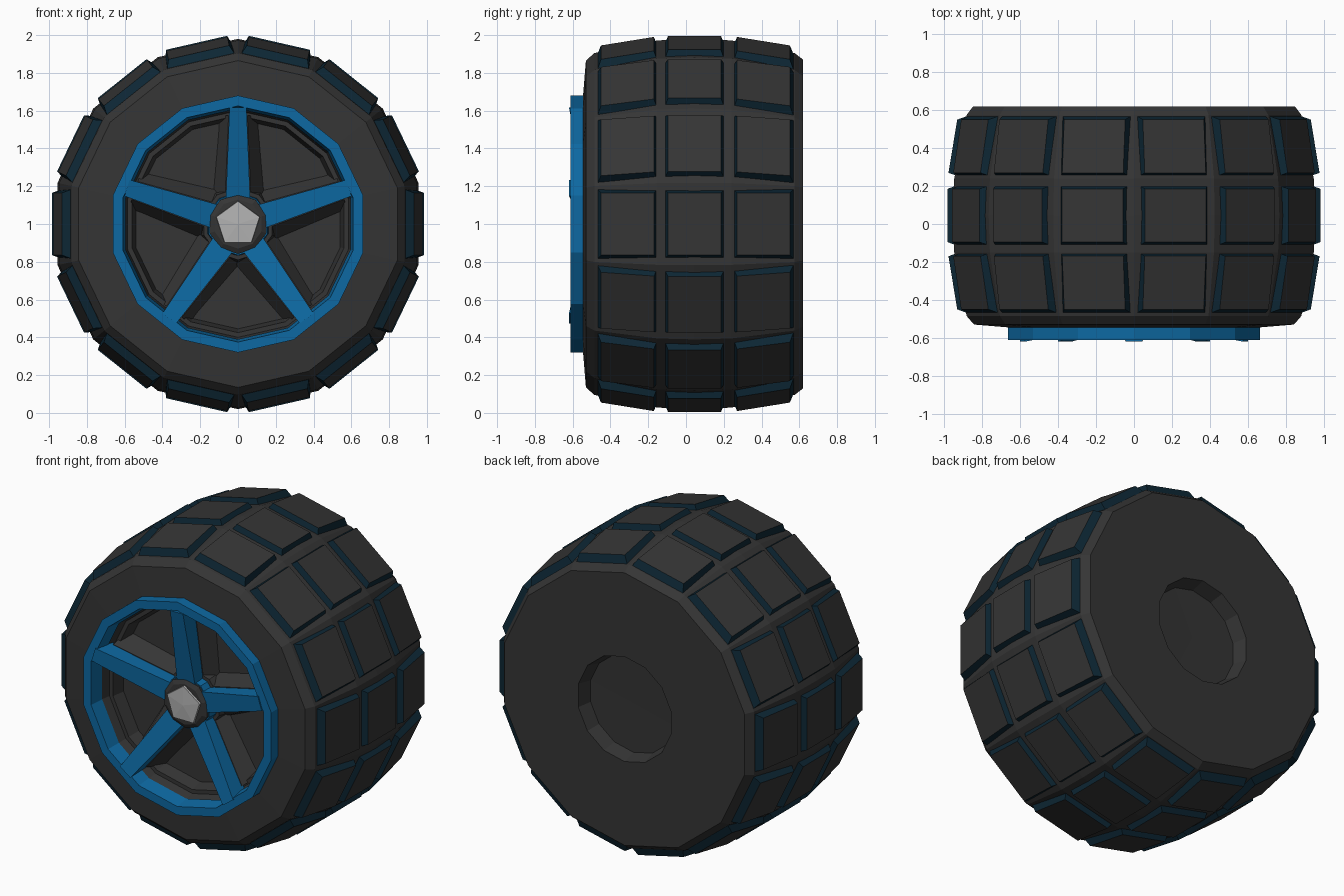
import bpy, bmesh
from math import sin, cos, pi

if "Cube" in bpy.data.objects:
    bpy.data.objects.remove(bpy.data.objects["Cube"])

N = 14          # sides of the wheel
CZ = 1.0        # axle height


def material(name, rgb):
    m = bpy.data.materials.new(name)
    m.diffuse_color = (*rgb, 1)
    m.use_nodes = True
    m.node_tree.nodes["Principled BSDF"].inputs["Base Color"].default_value = m.diffuse_color
    return m


RUBBER = material("rubber", (0.035, 0.035, 0.035))
EDGE = material("tread_edge", (0.004, 0.02, 0.035))
BLUE = material("blue_rim", (0.004, 0.14, 0.36))
METAL = material("cap_metal", (0.45, 0.45, 0.45))


def point(r, a, y, t=0.0):
    """Radius r at angle a from the top, sideways offset t, depth y."""
    return (r * sin(a) + t * cos(a), y, CZ + r * cos(a) - t * sin(a))


def finish(bm, name, mats):
    bmesh.ops.recalc_face_normals(bm, faces=bm.faces)
    me = bpy.data.meshes.new(name)
    bm.to_mesh(me)
    bm.free()
    for m in mats:
        me.materials.append(m)
    ob = bpy.data.objects.new(name, me)
    bpy.context.collection.objects.link(ob)
    return ob


def lathe(name, profile, n, mat, closed=False):
    """Revolve (y, r) points about the axle in n flat steps."""
    bm = bmesh.new()
    rings = []
    for y, r in profile:
        if r == 0:
            rings.append([bm.verts.new(point(0, 0, y))] * n)
        else:
            rings.append([bm.verts.new(point(r, 2 * pi * i / n, y)) for i in range(n)])
    pairs = list(zip(rings, rings[1:]))
    if closed:
        pairs.append((rings[-1], rings[0]))
    for a, b in pairs:
        for i in range(n):
            j = (i + 1) % n
            quad = list(dict.fromkeys([a[i], a[j], b[j], b[i]]))
            bm.faces.new(quad)
    return finish(bm, name, [mat])


def add_block(bm, base, top):
    """Tapered block from two loops of four; the top uses slot 0, walls slot 1."""
    b = [bm.verts.new(p) for p in base]
    t = [bm.verts.new(p) for p in top]
    bm.faces.new(t)
    bm.faces.new(b[::-1]).material_index = 1
    for i in range(4):
        j = (i + 1) % 4
        bm.faces.new((b[i], b[j], t[j], t[i])).material_index = 1


# tyre body: dish floor, front wall, crowned tread, back wall with recess
lathe("tyre", [(-.38, 0), (-.38, .555), (-.46, .575), (-.46, .60), (-.54, .62),
               (-.545, .68), (-.53, .865), (-.485, .905), (-.15, .972), (.045, .98),
               (.24, .972), (.575, .905), (.62, .87), (.62, .335), (.53, .31),
               (.525, 0)], N, RUBBER)

# tread blocks: three rows, one block per tyre side
ROWS = [("front", -.45, -.17, .932, .978),
        ("middle", -.095, .185, .984, .984),
        ("rear", .27, .55, .978, .932)]
for label, y0, y1, h0, h1 in ROWS:
    bm = bmesh.new()
    for i in range(N):
        a = 2 * pi * (i + .5) / N
        loops = []
        for grow, drop in ((.024, .065), (0, 0)):
            w = .165 + grow
            loops.append([point(h0 - drop, a, y0 - grow, -w), point(h0 - drop, a, y0 - grow, w),
                          point(h1 - drop, a, y1 + grow, w), point(h1 - drop, a, y1 + grow, -w)])
        add_block(bm, *loops)
    finish(bm, "tread_blocks_" + label, [RUBBER, EDGE])

# blue rim ring
lathe("rim_ring", [(-.52, .68), (-.612, .68), (-.612, .625), (-.52, .61)], N, BLUE, True)


def spokes(name, inner, outer, mat):
    """Five spokes; each end is (r, front y, front half width, back y, back half width)."""
    bm = bmesh.new()
    for i in range(5):
        a = 2 * pi * i / 5
        loops = []
        for k in (3, 1):
            loops.append([point(inner[0], a, inner[k], -inner[k + 1]),
                          point(inner[0], a, inner[k], inner[k + 1]),
                          point(outer[0], a, outer[k], outer[k + 1]),
                          point(outer[0], a, outer[k], -outer[k + 1])])
        add_block(bm, *loops)
    finish(bm, name, [mat, mat])


# blue spokes sink towards the hub, dark ribs carry them
spokes("spokes", (.11, -.52, .065, -.42, .065), (.618, -.62, .045, -.49, .045), BLUE)
spokes("spoke_ribs", (.11, -.44, .07, -.37, .145), (.575, -.50, .05, -.37, .105), RUBBER)

# hub
lathe("hub_base", [(-.37, .21), (-.45, .19), (-.45, 0)], 10, RUBBER)
lathe("hub_ring", [(-.42, .17), (-.515, .165), (-.515, 0)], 10, BLUE)
lathe("hub_collar", [(-.48, .16), (-.525, .158), (-.54, .13), (-.54, 0)], 10, RUBBER)
lathe("hub_cap", [(-.52, .125), (-.552, .12), (-.558, 0)], 5, METAL)
